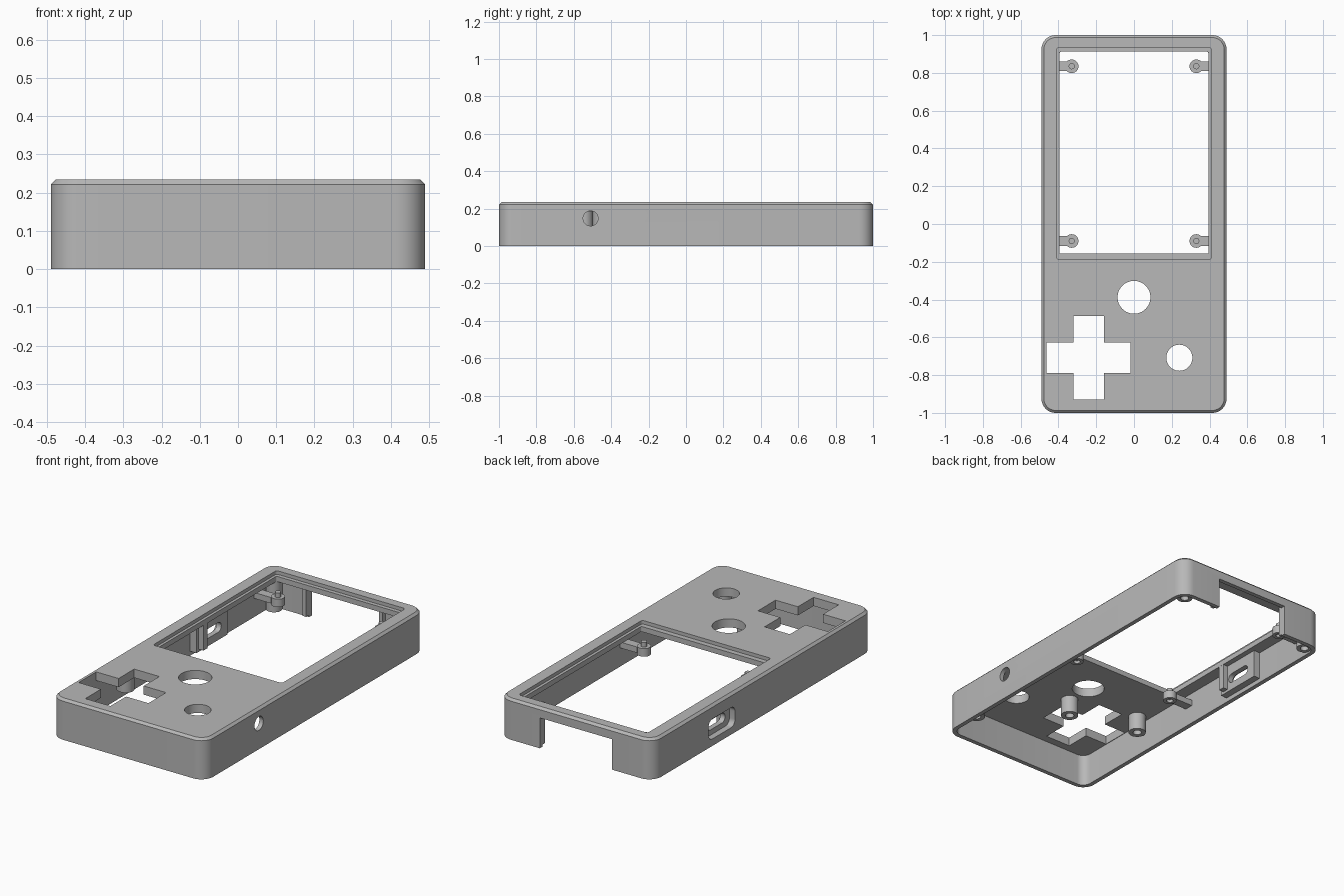
import bpy, bmesh, math
from mathutils import Vector, Matrix

if "Cube" in bpy.data.objects:
    bpy.data.objects.remove(bpy.data.objects["Cube"], do_unlink=True)

grey = bpy.data.materials.new("plain grey")
grey.use_nodes = True
GREY = (0.48, 0.48, 0.48, 1)
grey.diffuse_color = GREY
grey.node_tree.nodes["Principled BSDF"].inputs["Base Color"].default_value = GREY


def rounded(x0, x1, y0, y1, r, n=8):
    """Outline of a rectangle with rounded corners."""
    pts = []
    corners = [(x1 - r, y1 - r), (x0 + r, y1 - r), (x0 + r, y0 + r), (x1 - r, y0 + r)]
    for i, (cx, cy) in enumerate(corners):
        for k in range(n + 1):
            a = math.pi / 2 * (i + k / n)
            pts.append((cx + r * math.cos(a), cy + r * math.sin(a)))
    return pts


def circle(x, y, r, n=32):
    return [(x + r * math.cos(2 * math.pi * k / n), y + r * math.sin(2 * math.pi * k / n))
            for k in range(n)]


def loft(name, rings, turn=None):
    """Skin a list of (outline, height) rings and cap both ends."""
    bm = bmesh.new()
    loops = [[bm.verts.new((x, y, z)) for x, y in pts] for pts, z in rings]
    for a, b in zip(loops, loops[1:]):
        for i in range(len(a)):
            j = (i + 1) % len(a)
            bm.faces.new((a[i], a[j], b[j], b[i]))
    bm.faces.new(loops[0])
    bm.faces.new(loops[-1])
    if turn:
        bm.transform(turn)
    bmesh.ops.recalc_face_normals(bm, faces=bm.faces)
    me = bpy.data.meshes.new(name)
    bm.to_mesh(me)
    bm.free()
    ob = bpy.data.objects.new(name, me)
    bpy.context.collection.objects.link(ob)
    me.materials.append(grey)
    return ob


def prism(name, pts, z0, z1, turn=None):
    return loft(name, [(pts, z0), (pts, z1)], turn)


def box(name, x0, x1, y0, y1, z0, z1):
    return prism(name, [(x0, y0), (x1, y0), (x1, y1), (x0, y1)], z0, z1)


def combine(target, tool, operation="DIFFERENCE"):
    mod = target.modifiers.new("combine", "BOOLEAN")
    mod.operation, mod.solver, mod.object = operation, "EXACT", tool
    bpy.context.view_layer.objects.active = target
    bpy.ops.object.modifier_apply(modifier=mod.name)
    bpy.data.objects.remove(tool, do_unlink=True)


def smooth(ob):
    bpy.ops.object.select_all(action="DESELECT")
    ob.select_set(True)
    bpy.context.view_layer.objects.active = ob
    bpy.ops.object.shade_smooth_by_angle(angle=math.radians(30))


W, H, SHELF = 0.49, 0.235, 0.185
# Maps outline x to y and outline y to z, extruding along x
SIDE = Matrix(((0, 0, 1, 0), (1, 0, 0, 0), (0, 1, 0, 0), (0, 0, 0, 1)))

# Outer shell with a chamfered top, hollow underneath
c = 0.013
outline = rounded(-W, W, -1, 1, 0.075)
inset = rounded(-W + c, W - c, -1 + c, 1 - c, 0.075 - c)
shell = loft("case_shell", [(outline, 0), (outline, H - c), (inset, H)])
combine(shell, prism("cavity", rounded(-W + .025, W - .025, -.975, .975, 0.05), -0.1, SHELF))

# Socket housing inside the right wall
combine(shell, box("socket_block", -.48, -.425, .23, .51, .025, .19), "UNION")

# Screen opening with a shallow seat
combine(shell, prism("screen_seat", rounded(-.41, .41, -.187, .935, .015), H - .02, 0.4))
combine(shell, prism("screen_opening", rounded(-.394, .394, -.157, .912, .008), SHELF - .02, 0.4))

# Direction pad cross
cx, cy, a, b = -.24, -.708, .08, .222
quarter = [(b, -a), (b, a), (a, a)]
cross = []
for i in range(4):
    for x, y in quarter:
        for _ in range(i):
            x, y = -y, x
        cross.append((cx + x, cy + y))
combine(shell, prism("pad_cross", cross, .1, .4))

# Round button holes
for x, y, r in ((0, -.388, .087), (.24, -.708, .069)):
    combine(shell, prism("button_hole", circle(x, y, r, 48), .1, .4))

# Left wall hole, rear cutout, socket recess and slot
combine(shell, prism("side_hole", circle(-.51, .148, .04), .4, .6, SIDE))
combine(shell, box("rear_cutout", -.23, .23, .9, 1.1, -.1, .175))
combine(shell, prism("socket_recess", rounded(.255, .495, .04, .155, .035), -.6, -.455, SIDE))
combine(shell, prism("socket_slot", rounded(.295, .455, .07, .125, .027), -.6, -.3, SIDE))
smooth(shell)


def boss(name, x, y, r, hole, z0, z1):
    """Post hanging from z1 with a blind screw hole in its lower end."""
    smooth(loft(name, [(circle(x, y, r), z1), (circle(x, y, r), z0),
                       (circle(x, y, hole), z0), (circle(x, y, hole), z1 - .03)]))


# Rear corner screw posts and board posts
for side, s in (("left", 1), ("right", -1)):
    boss("corner_post_" + side, s * .425, .935, .043, .022, .01, SHELF + .005)
for i, (x, y) in enumerate(((-.4, -.45), (0, -.545), (.38, -.88))):
    boss("board_post_%d" % (i + 1), x, y, .047, .023, .085, SHELF + .005)

# Screen mounting lugs with locating pegs
for side, s in (("left", 1), ("right", -1)):
    for end, y in (("rear", .835), ("front", -.09)):
        tag = end + "_" + side
        xs = sorted((s * .355, s * .475))
        box("lug_arm_" + tag, *xs, y - .026, y + .026, .108, .142)
        boss("lug_" + tag, s * .33, y, .036, .018, .1, .146)
        smooth(prism("lug_peg_" + tag, circle(s * .33, y, .016), .14, .172))

# Ribs beside the socket and the rear cutout
box("socket_rib", -.43, -.395, .25, .285, .04, .19)
for side, s in (("left", 1), ("right", -1)):
    xs = sorted((s * .232, s * .255))
    box("rear_rib_" + side, *xs, .95, .98, .01, .19)
